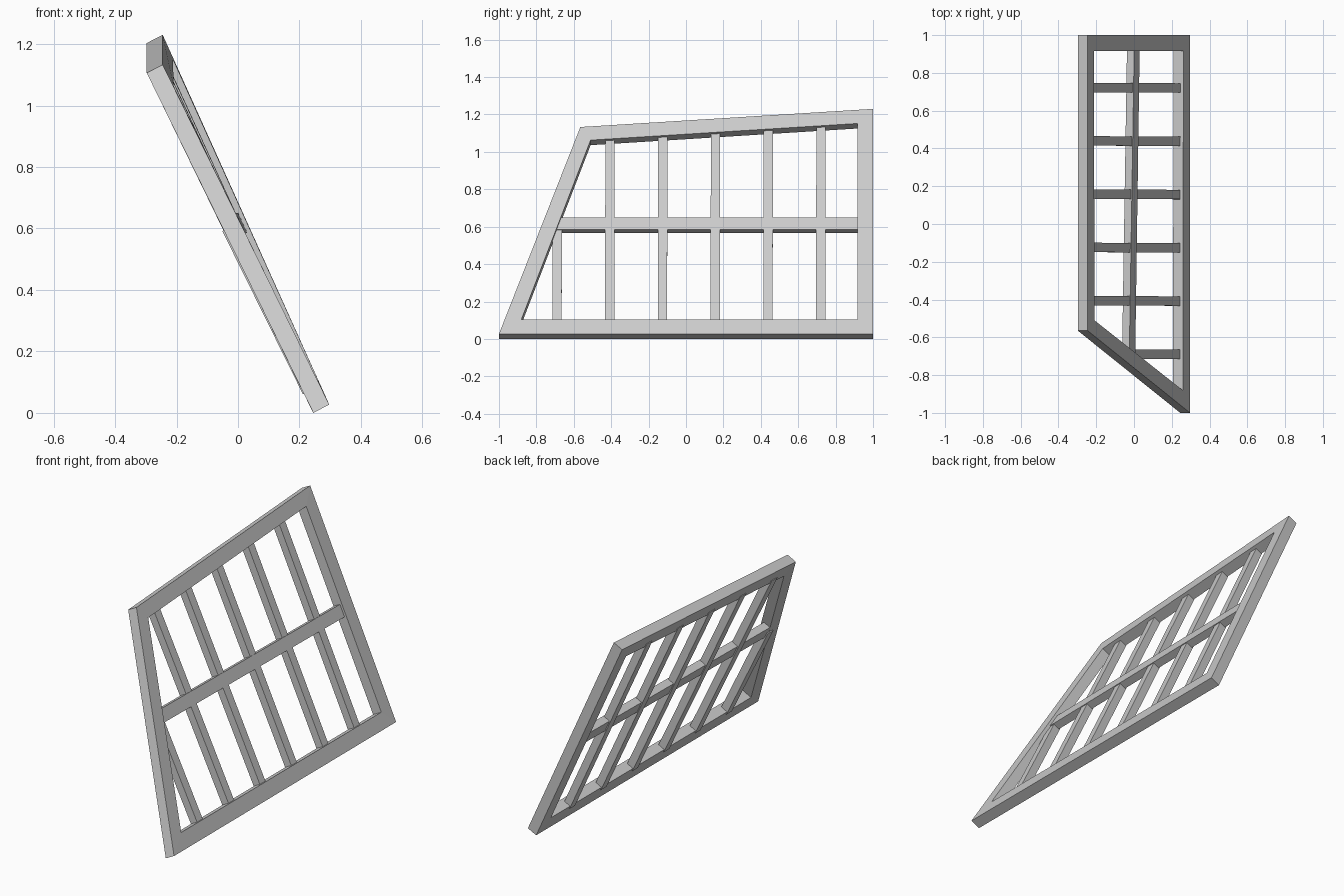
import bpy, bmesh
from mathutils import Vector

if "Cube" in bpy.data.objects:
    bpy.data.objects.remove(bpy.data.objects["Cube"])

NORMAL = Vector((0.888, 0, 0.46))
DEPTH = 0.0586


def surface(y, z, inset=0.0):
    """Point on the slightly twisted leaning face, pushed back by inset."""
    top = 1.133 + (y + 0.565) / 1.565 * 0.097
    x = 0.297 - 0.542 * (z - 0.027) / (top - 0.027)
    return Vector((x, y, z)) - NORMAL * inset


def make(name, verts, faces):
    me = bpy.data.meshes.new(name)
    me.from_pydata(verts, [], faces)
    bm = bmesh.new()
    bm.from_mesh(me)
    bmesh.ops.recalc_face_normals(bm, faces=bm.faces)
    bm.to_mesh(me)
    bm.free()
    ob = bpy.data.objects.new(name, me)
    bpy.context.collection.objects.link(ob)


def slat(name, corners, front, back):
    """Box-like bar from a four-corner (y, z) outline."""
    verts = [surface(y, z, d) for d in (front, back) for y, z in corners]
    faces = [(0, 1, 2, 3), (7, 6, 5, 4)]
    faces += [(i, (i + 1) % 4, (i + 1) % 4 + 4, i + 4) for i in range(4)]
    make(name, verts, faces)


# outer frame: mitred ring, front and back
outer = [(-1, 0.027), (1, 0.027), (1, 1.23), (-0.565, 1.133)]
inner = [(-0.88, 0.105), (0.917, 0.105), (0.917, 1.152), (-0.51, 1.063)]
loops = [(outer, 0), (inner, 0), (inner, DEPTH), (outer, DEPTH)]
verts = [surface(y, z, d) for loop, d in loops for y, z in loop]
faces = []
for k in range(4):
    for i in range(4):
        j = (i + 1) % 4
        a, b = k * 4, (k + 1) % 4 * 4
        faces.append((a + i, a + j, b + j, b + i))
make("frame", verts, faces)

# middle rail
slat("middle_rail", [(-0.70, 0.592), (0.93, 0.592), (0.93, 0.656), (-0.675, 0.656)],
     0.013, 0.056)

# upright bars; the first one stops at the rail beside the sloping side
for i in range(6):
    y = -0.69 + 0.282 * i
    top = 0.62 if i == 0 else 1.063 + (y + 0.51) / 1.427 * 0.089 + 0.02
    slat(f"upright_bar_{i + 1}",
         [(y - 0.025, 0.09), (y + 0.025, 0.09), (y + 0.027, top), (y - 0.023, top)],
         0.018, 0.062)
